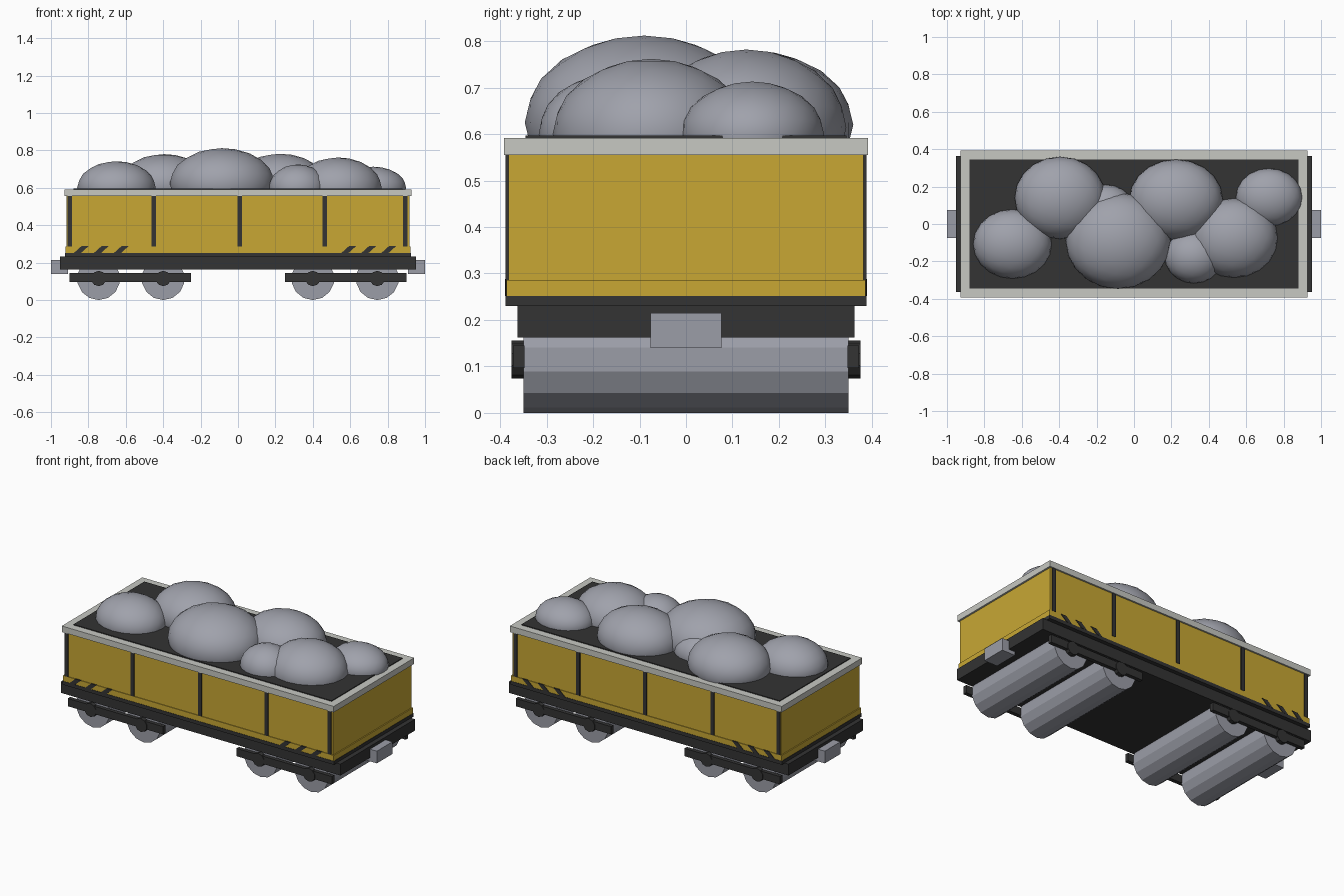
import bpy, bmesh
from math import radians
from mathutils import Matrix, Vector

cube = bpy.data.objects.get("Cube")
if cube:
    bpy.data.objects.remove(cube, do_unlink=True)


def material(name, r, g, b):
    m = bpy.data.materials.new(name)
    m.use_nodes = True
    m.diffuse_color = (r, g, b, 1)
    m.node_tree.nodes["Principled BSDF"].inputs["Base Color"].default_value = (r, g, b, 1)
    return m


YELLOW = material("yellow paint", 0.58, 0.39, 0.034)
DARK = material("dark iron", 0.033, 0.033, 0.033)
PALE = material("pale trim", 0.57, 0.58, 0.54)
STEEL = material("grey steel", 0.33, 0.34, 0.39)
STONE = material("grey stone", 0.35, 0.36, 0.41)


def finish(bm, name, mat):
    bmesh.ops.recalc_face_normals(bm, faces=bm.faces)
    mesh = bpy.data.meshes.new(name)
    bm.to_mesh(mesh)
    bm.free()
    mesh.materials.append(mat)
    obj = bpy.data.objects.new(name, mesh)
    bpy.context.collection.objects.link(obj)
    return obj


def box(name, mat, x, y, z, shear=0):
    """Box from (low, high) ranges; shear slides its top along x."""
    bm = bmesh.new()
    bmesh.ops.create_cube(bm, size=1)
    for v in bm.verts:
        top = v.co.z > 0
        v.co = Vector((x[v.co.x > 0] + shear * top, y[v.co.y > 0], z[top]))
    return finish(bm, name, mat)


def cylinder(name, mat, x, y, z, radius, sides):
    """Cylinder lying along y, with a corner pointing down."""
    bm = bmesh.new()
    bmesh.ops.create_cone(bm, cap_ends=True, segments=sides, radius1=radius,
                          radius2=radius, depth=y[1] - y[0])
    bm.transform(Matrix.Translation((x, sum(y) / 2, z)) @ Matrix.Rotation(radians(90), 4, "X"))
    return finish(bm, name, mat)


def span(half):
    return (-half, half)


def side_span(side, inner, outer):
    return tuple(sorted((side * inner, side * outer)))


# Underframe, deck and body
box("underframe", DARK, span(0.953), span(0.363), (0.162, 0.232))
box("deck", DARK, span(0.925), span(0.388), (0.23, 0.252))
box("body", YELLOW, span(0.916), span(0.382), (0.25, 0.56))
box("lower_band", YELLOW, span(0.923), span(0.386), (0.252, 0.286))
box("load_floor", DARK, span(0.88), span(0.345), (0.55, 0.597))

# Top rim and couplers
for side, label in ((-1, "right"), (1, "left")):
    box(label + "_end_rim", PALE, side_span(side, 0.873, 0.927), span(0.392), (0.555, 0.592))
    box(label + "_coupler", STEEL, side_span(side, 0.91, 1.0), span(0.076), (0.14, 0.215))

for side, label in ((-1, "front"), (1, "back")):
    box(label + "_rim", PALE, span(0.875), side_span(side, 0.338, 0.392), (0.555, 0.592))
    # Side ribs
    for x in (-0.9, -0.45, 0.01, 0.465, 0.893):
        box(label + "_rib", DARK, (x - 0.012, x + 0.012),
            side_span(side, 0.375, 0.388), (0.286, 0.556))
    # Slanted warning stripes
    for start in (-0.877, 0.553):
        for i in range(3):
            x = start + i * 0.107
            box(label + "_stripe", DARK, (x, x + 0.038),
                side_span(side, 0.381, 0.389), (0.252, 0.288), shear=0.04)
    # Wheel bearers with axle hubs
    for end in (-1, 1):
        box(label + "_bearer", DARK, side_span(end, 0.25, 0.9),
            side_span(side, 0.348, 0.372), (0.097, 0.145))
        for x in (0.4, 0.745):
            cylinder(label + "_hub", DARK, end * x, side_span(side, 0.348, 0.375), 0.115, 0.041, 10)

# Wide wheel rollers
for x in (-0.745, -0.4, 0.4, 0.745):
    cylinder("wheel", STEEL, x, span(0.35), 0.115, 0.115, 14)

# Heaped boulders: centre x, y, z, radius x, radius y, top height
boulders = (
    (-0.65, -0.107, 0.60, 0.21, 0.185, 0.742),
    (-0.395, 0.14, 0.62, 0.243, 0.22, 0.78),
    (-0.085, -0.09, 0.625, 0.28, 0.257, 0.812),
    (0.225, 0.13, 0.615, 0.25, 0.215, 0.782),
    (0.32, -0.175, 0.60, 0.155, 0.142, 0.725),
    (0.535, -0.075, 0.60, 0.233, 0.212, 0.762),
    (0.722, 0.143, 0.60, 0.177, 0.154, 0.713),
    (-0.15, 0.08, 0.60, 0.15, 0.13, 0.715),
)
for x, y, z, rx, ry, top in boulders:
    bm = bmesh.new()
    bmesh.ops.create_icosphere(bm, subdivisions=3, radius=1)
    bm.transform(Matrix.Translation((x, y, z)) @ Matrix.Diagonal((rx, ry, top - z, 1)))
    for face in bm.faces:
        face.smooth = True
    finish(bm, "boulder", STONE)
